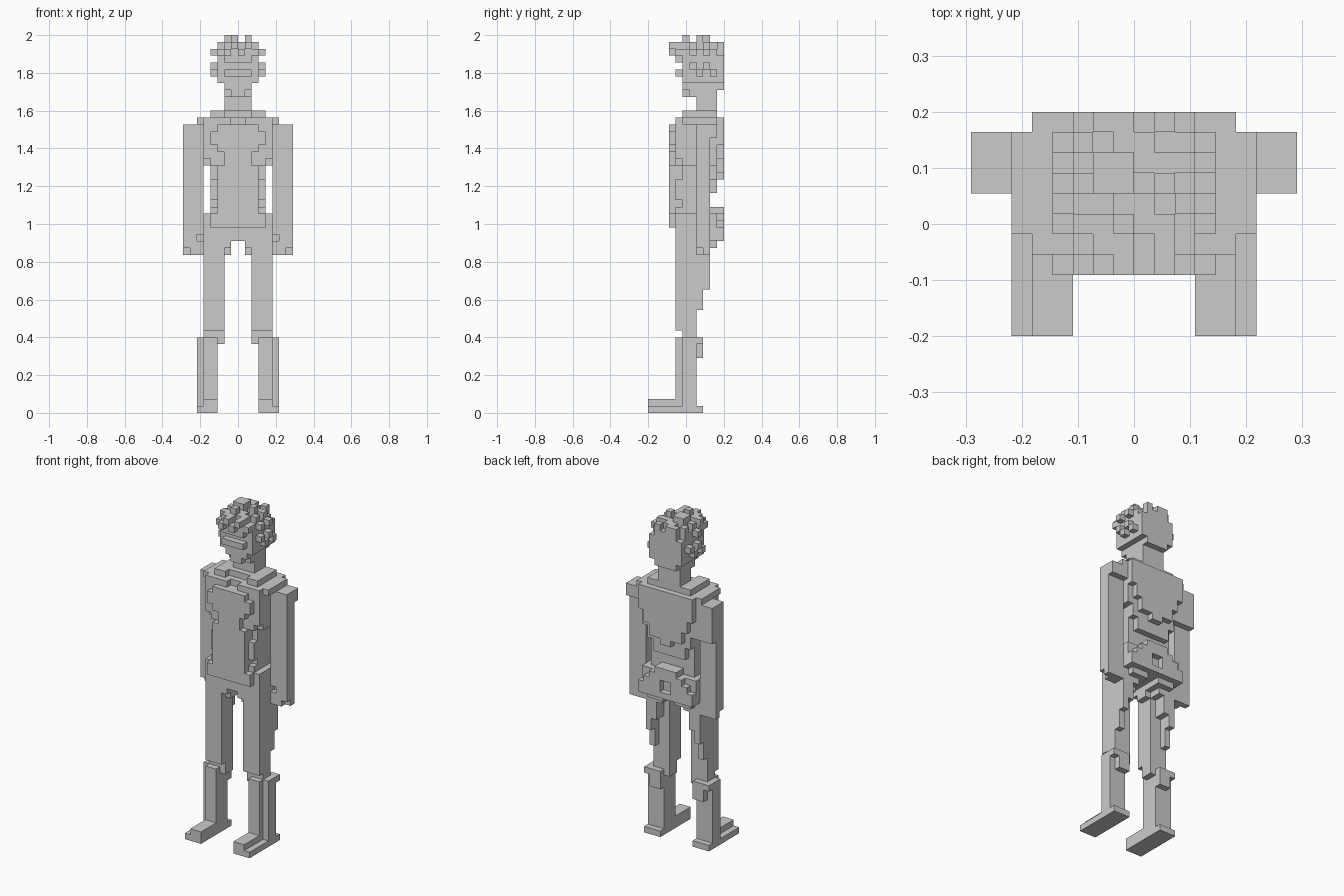
import bpy
import bmesh
from mathutils import Vector

if "Cube" in bpy.data.objects:
    bpy.data.objects.remove(bpy.data.objects["Cube"], do_unlink=True)

UNIT = 2 / 55          # size of one block
DEPTH_OFFSET = 5.5     # block row lying on y = 0

grey = bpy.data.materials.new("plain_grey")
grey.use_nodes = True
colour = (0.6, 0.6, 0.6, 1)
grey.diffuse_color = colour
grey.node_tree.nodes["Principled BSDF"].inputs["Base Color"].default_value = colour


def block(x, y, z, mirror=True):
    """Set of unit cells filling a box, mirrored across the middle."""
    cells = {(i, j, k) for i in range(*x) for j in range(*y) for k in range(*z)}
    if mirror:
        cells |= {(-1 - i, j, k) for i, j, k in cells}
    return cells


def tufts(x, y, z):
    """Checkered block of loose cells."""
    return {c for c in block(x, y, z) if sum(c) % 2}


def build(name, cells):
    """Turn cells into an outer skin with merged flat faces."""
    bm = bmesh.new()
    corners = {}

    def corner(point):
        key = tuple(round(value) for value in point)
        if key not in corners:
            i, j, k = key
            corners[key] = bm.verts.new((i * UNIT, (j - DEPTH_OFFSET) * UNIT, k * UNIT))
        return corners[key]

    for cell in sorted(cells):
        centre = Vector(cell) + Vector((0.5, 0.5, 0.5))
        for axis in range(3):
            for sign in (-1, 1):
                normal = Vector((0, 0, 0))
                normal[axis] = sign
                if tuple(int(a + b) for a, b in zip(cell, normal)) in cells:
                    continue
                side = Vector((0, 0, 0))
                side[(axis + 1) % 3] = 0.5
                up = normal.cross(side)
                middle = centre + normal / 2
                ring = (middle - side - up, middle + side - up,
                        middle + side + up, middle - side + up)
                bm.faces.new([corner(point) for point in ring])
    bmesh.ops.dissolve_limit(bm, angle_limit=0.01, verts=bm.verts, edges=bm.edges)
    mesh = bpy.data.meshes.new(name)
    bm.to_mesh(mesh)
    bm.free()
    mesh.materials.append(grey)
    obj = bpy.data.objects.new(name, mesh)
    bpy.context.collection.objects.link(obj)


def one_side(cells, left):
    return {cell for cell in cells if (cell[0] >= 0) == left}


# Torso core with waist, shoulders and hips
torso = block(x=(0, 4), y=(4, 9), z=(25, 42))
torso |= block(x=(0, 4), y=(9, 10), z=(34, 43))
torso |= block(x=(0, 3), y=(9, 10), z=(32, 34))
torso |= block(x=(4, 5), y=(4, 10), z=(37, 42))
torso |= block(x=(4, 5), y=(5, 10), z=(36, 37))
torso |= block(x=(0, 5), y=(4, 10), z=(42, 43))
torso |= block(x=(5, 6), y=(5, 10), z=(42, 43))
torso |= block(x=(2, 4), y=(5, 10), z=(43, 44))
torso |= block(x=(0, 2), y=(6, 10), z=(43, 44))
torso -= block(x=(0, 1), y=(4, 5), z=(42, 43))
torso |= block(x=(1, 5), y=(4, 9), z=(24, 29))
torso |= block(x=(2, 5), y=(4, 9), z=(23, 24))
torso |= block(x=(1, 2), y=(5, 7), z=(23, 24))
torso |= block(x=(0, 5), y=(9, 10), z=(25, 29))
torso |= block(x=(1, 4), y=(9, 10), z=(24, 25))
torso -= block(x=(3, 4), y=(4, 5), z=(34, 36))
torso -= block(x=(3, 4), y=(4, 5), z=(30, 31))
build("torso", torso)

# Raised chest plate
chest = block(x=(0, 3), y=(3, 4), z=(27, 42))
chest |= block(x=(3, 4), y=(3, 4), z=(39, 41))
chest |= block(x=(3, 4), y=(3, 4), z=(27, 29))
chest -= block(x=(2, 3), y=(3, 4), z=(36, 38))
build("chest_plate", chest)

# Tapered upper back plate: half width, bottom, top
upper = set()
for half, low, high in ((5, 39, 43), (4, 37, 39), (3, 35, 37), (1, 34, 35)):
    upper |= block(x=(0, half), y=(10, 11), z=(low, high))
build("upper_back_plate", upper)

# Arched lower back plate with a slot
lower = block(x=(0, 5), y=(10, 11), z=(25, 27))
lower |= block(x=(0, 4), y=(10, 11), z=(27, 28))
lower |= block(x=(0, 3), y=(9, 11), z=(28, 29))
lower |= block(x=(0, 2), y=(9, 11), z=(29, 30))
lower -= block(x=(0, 1), y=(10, 11), z=(26, 28))
build("lower_back_plate", lower)

# Arms with notched hands; the right upper arm is thicker for longer
arms = block(x=(5, 8), y=(7, 9), z=(23, 42))
arms |= block(x=(5, 8), y=(9, 10), z=(40, 42))
arms |= block(x=(-8, -5), y=(9, 10), z=(36, 40), mirror=False)
arms -= block(x=(7, 8), y=(7, 8), z=(23, 24))
arms -= block(x=(5, 6), y=(7, 8), z=(25, 26))

# Thighs with stepped backs and knees
thighs = block(x=(2, 5), y=(4, 7), z=(12, 23))
thighs |= block(x=(2, 5), y=(5, 7), z=(10, 12))
thighs |= block(x=(3, 5), y=(7, 9), z=(20, 23))
thighs |= block(x=(4, 5), y=(7, 9), z=(18, 20))
thighs |= block(x=(4, 5), y=(7, 8), z=(15, 18))

# Shins with calf bumps
shins = block(x=(3, 5), y=(4, 7), z=(1, 11))
shins |= block(x=(5, 6), y=(5, 7), z=(1, 11))
shins |= block(x=(3, 6), y=(7, 8), z=(10, 11))
shins |= block(x=(3, 5), y=(7, 8), z=(8, 10))

# Feet with raised inner toes
feet = block(x=(3, 6), y=(0, 8), z=(0, 1))
feet |= block(x=(3, 5), y=(0, 4), z=(1, 2))

for side, is_left in (("left", True), ("right", False)):
    for part, cells in (("arm", arms), ("thigh", thighs), ("shin", shins), ("foot", feet)):
        build(side + "_" + part, one_side(cells, is_left))

# Neck
build("neck", block(x=(0, 2), y=(7, 10), z=(44, 47)))

# Head with jaw, brow bar and rounded flat back
head = block(x=(0, 1), y=(5, 7), z=(46, 47))
head |= block(x=(1, 2), y=(6, 7), z=(46, 47))
head |= block(x=(0, 2), y=(5, 11), z=(47, 48))
head |= block(x=(0, 3), y=(5, 11), z=(48, 52))
head |= block(x=(0, 3), y=(6, 10), z=(52, 53))
head |= block(x=(0, 2), y=(10, 11), z=(52, 53))
head |= block(x=(0, 2), y=(4, 5), z=(49, 50))
build("head", head)

# Hair: shaggy fringe, crown and side tufts
hair = block(x=(0, 2), y=(4, 11), z=(53, 54))
hair -= {c for c in hair if sum(c) % 3 == 0}
hair |= block(x=(0, 3), y=(4, 6), z=(52, 53))
hair |= block(x=(0, 2), y=(4, 5), z=(51, 52))
hair |= tufts(x=(2, 3), y=(5, 10), z=(53, 54))
hair |= tufts(x=(0, 2), y=(3, 4), z=(52, 54))
hair |= tufts(x=(3, 4), y=(6, 9), z=(52, 53))
hair |= tufts(x=(3, 4), y=(6, 10), z=(49, 51))
hair |= block(x=(-2, 0), y=(7, 9), z=(54, 55), mirror=False)
hair |= block(x=(1, 2), y=(7, 8), z=(54, 55), mirror=False)
hair |= block(x=(-1, 0), y=(5, 6), z=(54, 55), mirror=False)
build("hair", hair)
